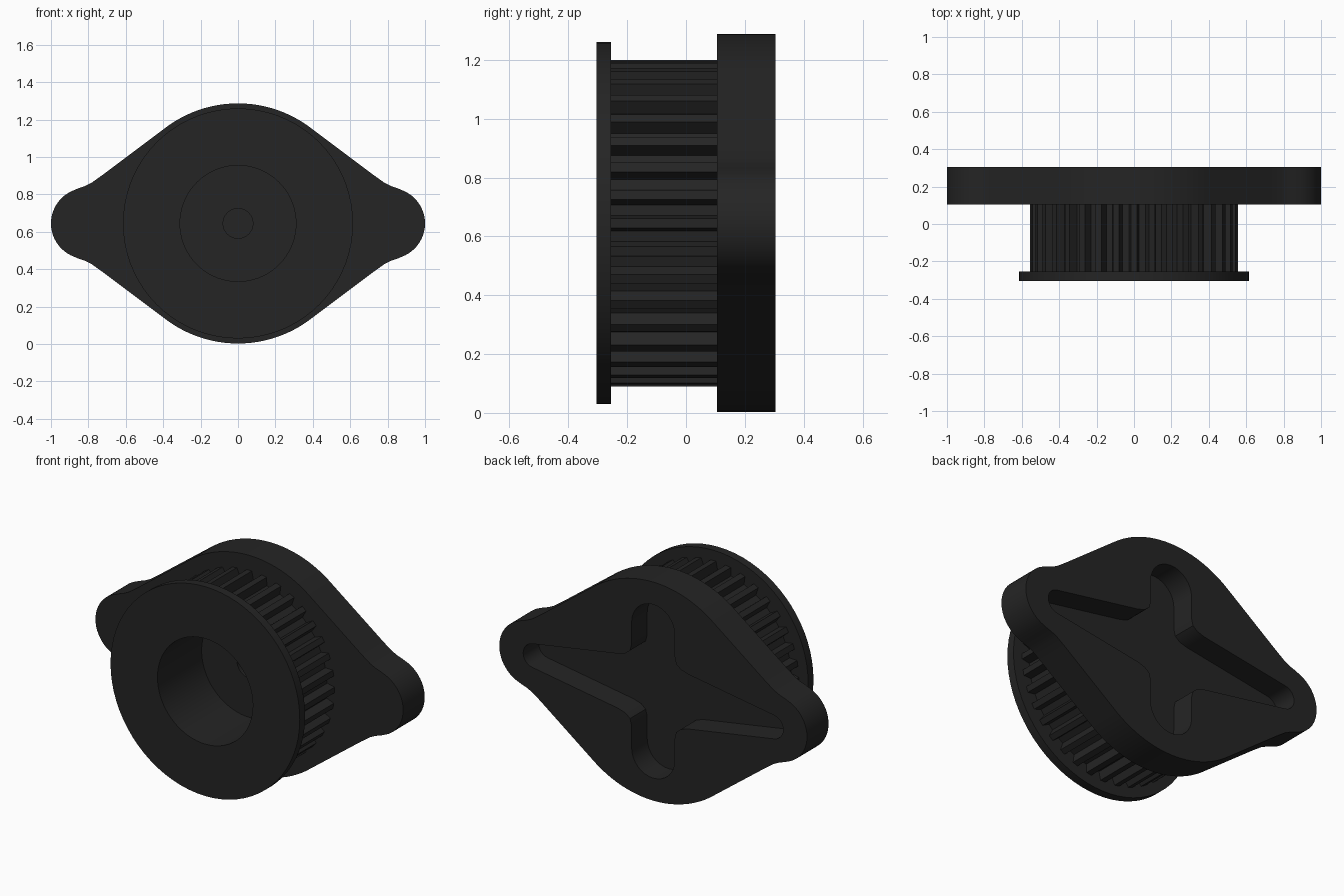
import bpy, bmesh, math

if "Cube" in bpy.data.objects:
    bpy.data.objects.remove(bpy.data.objects["Cube"])

CZ = 0.645  # height of the pulley axis
black = bpy.data.materials.new("matte black")
black.diffuse_color = (0.018, 0.018, 0.018, 1)
black.use_nodes = True
black.node_tree.nodes["Principled BSDF"].inputs["Base Color"].default_value = black.diffuse_color


def arc(cx, cz, r, a0, a1, n):
    """Points of an arc, angles in degrees."""
    return [(cx + r * math.cos(math.radians(a0 + (a1 - a0) * i / n)),
             cz + r * math.sin(math.radians(a0 + (a1 - a0) * i / n))) for i in range(n + 1)]


def circle(r, n=72):
    return arc(0, 0, r, 0, 360, n)[:-1]


def four_way(quarter):
    """Complete a quarter outline, running from the +x axis to the +z axis."""
    half = quarter + [(-x, z) for x, z in reversed(quarter)]
    pts = half + [(x, -z) for x, z in reversed(half)]
    out = []
    for p in pts:
        if not out or math.dist(p, out[-1]) > 1e-5:
            out.append(p)
    if math.dist(out[0], out[-1]) < 1e-5:
        out.pop()
    return out


def prism(name, outline, y0, y1, hole=None, caps=True):
    """Extrude an outline along y, optionally with a hole through it."""
    bm = bmesh.new()
    rims = {y0: [], y1: []}
    for loop in [outline] + ([hole] if hole else []):
        ends = [[bm.verts.new((x, y, z + CZ)) for x, z in loop] for y in (y0, y1)]
        n = len(loop)
        flip = loop is hole
        for i in range(n):
            j = (i + 1) % n
            quad = [ends[0][i], ends[0][j], ends[1][j], ends[1][i]]
            bm.faces.new(quad[::-1] if flip else quad)
        rims[y0].append(ends[0])
        rims[y1].append(ends[1])
    if caps:
        for y, loops in rims.items():
            if hole:
                edges = [bm.edges.get((v[i], v[i - 1])) for v in loops for i in range(len(v))]
                bmesh.ops.triangle_fill(bm, edges=edges, use_beauty=True)
            else:
                bm.faces.new(loops[0])
        bmesh.ops.recalc_face_normals(bm, faces=bm.faces)
    else:
        bmesh.ops.reverse_faces(bm, faces=[f for f in bm.faces if f.calc_center_median().y > 9])
    mesh = bpy.data.meshes.new(name)
    bm.to_mesh(mesh)
    bm.free()
    mesh.materials.append(black)
    ob = bpy.data.objects.new(name, mesh)
    bpy.context.collection.objects.link(ob)
    return ob


def smooth(ob, angle):
    bpy.ops.object.select_all(action='DESELECT')
    ob.select_set(True)
    bpy.context.view_layer.objects.active = ob
    bpy.ops.object.shade_smooth_by_angle(angle=math.radians(angle))


def cut(ob, cutter):
    mod = ob.modifiers.new("cut", 'BOOLEAN')
    mod.operation = 'DIFFERENCE'
    mod.solver = 'EXACT'
    mod.object = cutter
    bpy.context.view_layer.objects.active = ob
    bpy.ops.object.modifier_apply(modifier=mod.name)
    bpy.data.objects.remove(cutter)


# Mounting plate: round middle, straight flanks, small rounded lobes
plate = prism("mounting_plate", four_way(
    arc(0.81, 0, 0.19, 0, 64, 10)
    + [(0.855, 0.187), (0.82, 0.199), (0.785, 0.216), (0.73, 0.255)]
    + arc(0, 0, 0.642, 52, 90, 12)), 0.105, 0.305)

# Cross-shaped pocket in the back, with tapered long arms and round short arms
pocket = prism("pocket_cutter", four_way(
    arc(0.775, 0, 0.07, 0, 80, 6)
    + [(0.23, 0.16), (0.18, 0.175), (0.15, 0.2), (0.14, 0.24)]
    + arc(0, 0.37, 0.14, 0, 90, 8)), 0.16, 0.4)
cut(plate, pocket)

# Shallow screw hole at the bottom of the bore
cut(plate, prism("screw_cutter", circle(0.08, 32), 0.05, 0.14))
smooth(plate, 30)

# Toothed belt drum with a wide bore
TEETH = 36
teeth = []
for i in range(TEETH):
    for frac, r in ((-0.17, 0.555), (0.17, 0.555), (0.3, 0.507), (0.7, 0.507)):
        a = math.tau * (i + frac) / TEETH
        teeth.append((r * math.cos(a), r * math.sin(a)))
drum = prism("toothed_drum", teeth, -0.255, 0.105, circle(0.31), caps=False)
smooth(drum, 25)

# Thin front flange that keeps the belt on
flange = prism("front_flange", circle(0.615), -0.305, -0.255, circle(0.31))
smooth(flange, 30)
